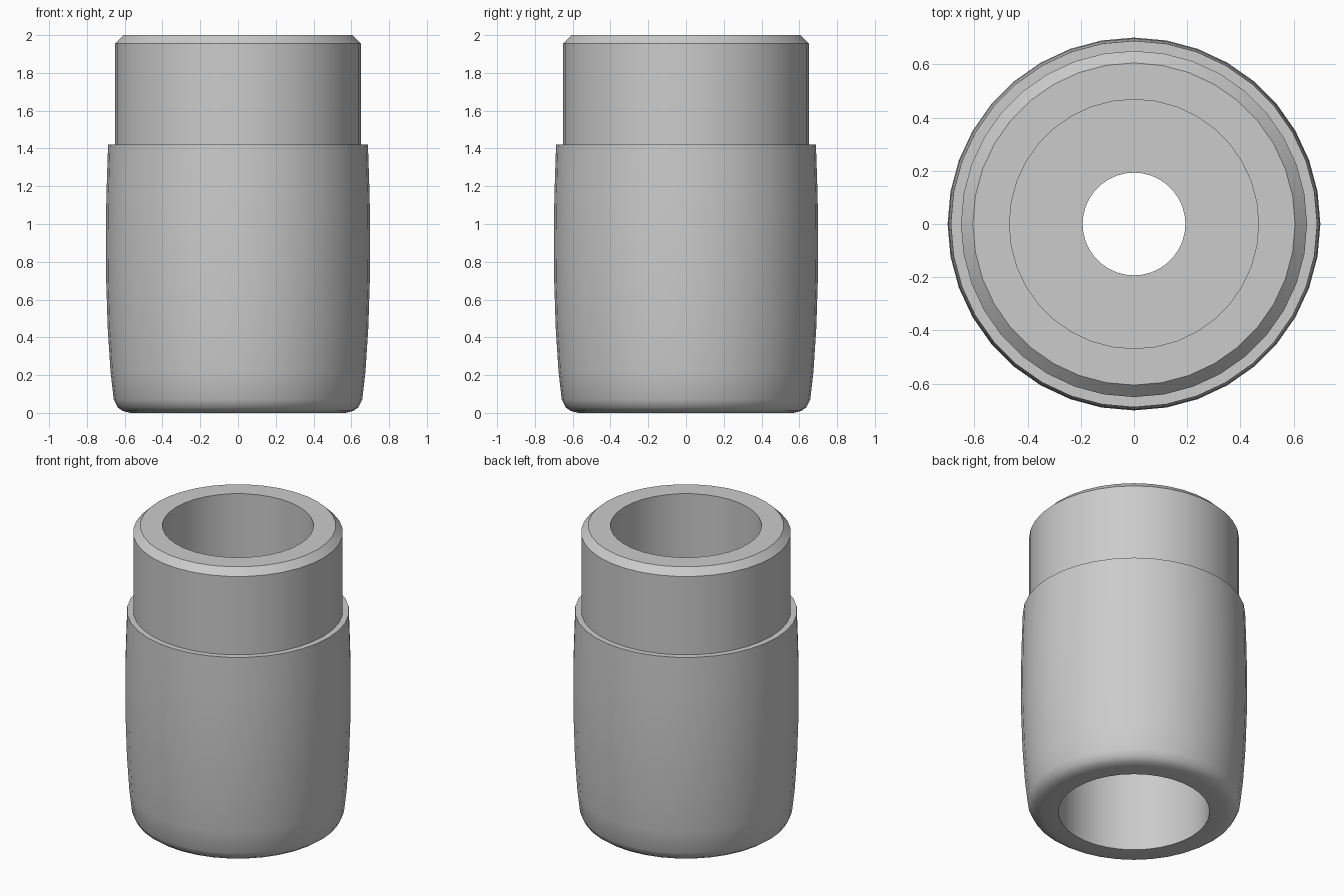
import bpy, bmesh, math

cube = bpy.data.objects.get("Cube")
if cube:
    bpy.data.objects.remove(cube, do_unlink=True)

grey = bpy.data.materials.new("plain grey")
grey.use_nodes = True
colour = (0.6, 0.6, 0.6, 1)
grey.diffuse_color = colour
grey.node_tree.nodes["Principled BSDF"].inputs["Base Color"].default_value = colour


def lathe(name, profile, sides):
    """Revolve a closed (radius, height) profile around the z axis."""
    bm = bmesh.new()
    rings = []
    for r, z in profile:
        rings.append([bm.verts.new((r * math.cos(a), r * math.sin(a), z))
                      for a in (math.tau * i / sides for i in range(sides))])
    for lower, upper in zip(rings, rings[1:] + rings[:1]):
        for i in range(sides):
            j = (i + 1) % sides
            bm.faces.new((lower[i], lower[j], upper[j], upper[i]))
    bmesh.ops.recalc_face_normals(bm, faces=bm.faces)
    mesh = bpy.data.meshes.new(name)
    bm.to_mesh(mesh)
    bm.free()
    obj = bpy.data.objects.new(name, mesh)
    bpy.context.collection.objects.link(obj)
    mesh.materials.append(grey)
    bpy.ops.object.select_all(action="DESELECT")
    obj.select_set(True)
    bpy.context.view_layer.objects.active = obj
    bpy.ops.object.shade_smooth_by_angle(angle=math.radians(30))
    return obj


BORE, HOLE = 0.468, 0.193

# Rounded foot and barrel sides
barrel = [(BORE, 0), (0.57, 0), (0.61, 0.01), (0.638, 0.03), (0.658, 0.07),
          (0.675, 0.22), (0.69, 0.45), (0.698, 0.7), (0.7, 0.9),
          (0.697, 1.15), (0.688, 1.42)]
# Stepped neck with a chamfered rim
neck = [(0.65, 1.42), (0.65, 1.955), (0.605, 2.0), (BORE, 2.0)]
# Bores from both ends with a pierced web between them
bore = [(BORE, 1.1), (HOLE, 1.1), (HOLE, 0.9), (BORE, 0.9)]

lathe("stepped_sleeve", barrel + neck + bore, 36)
